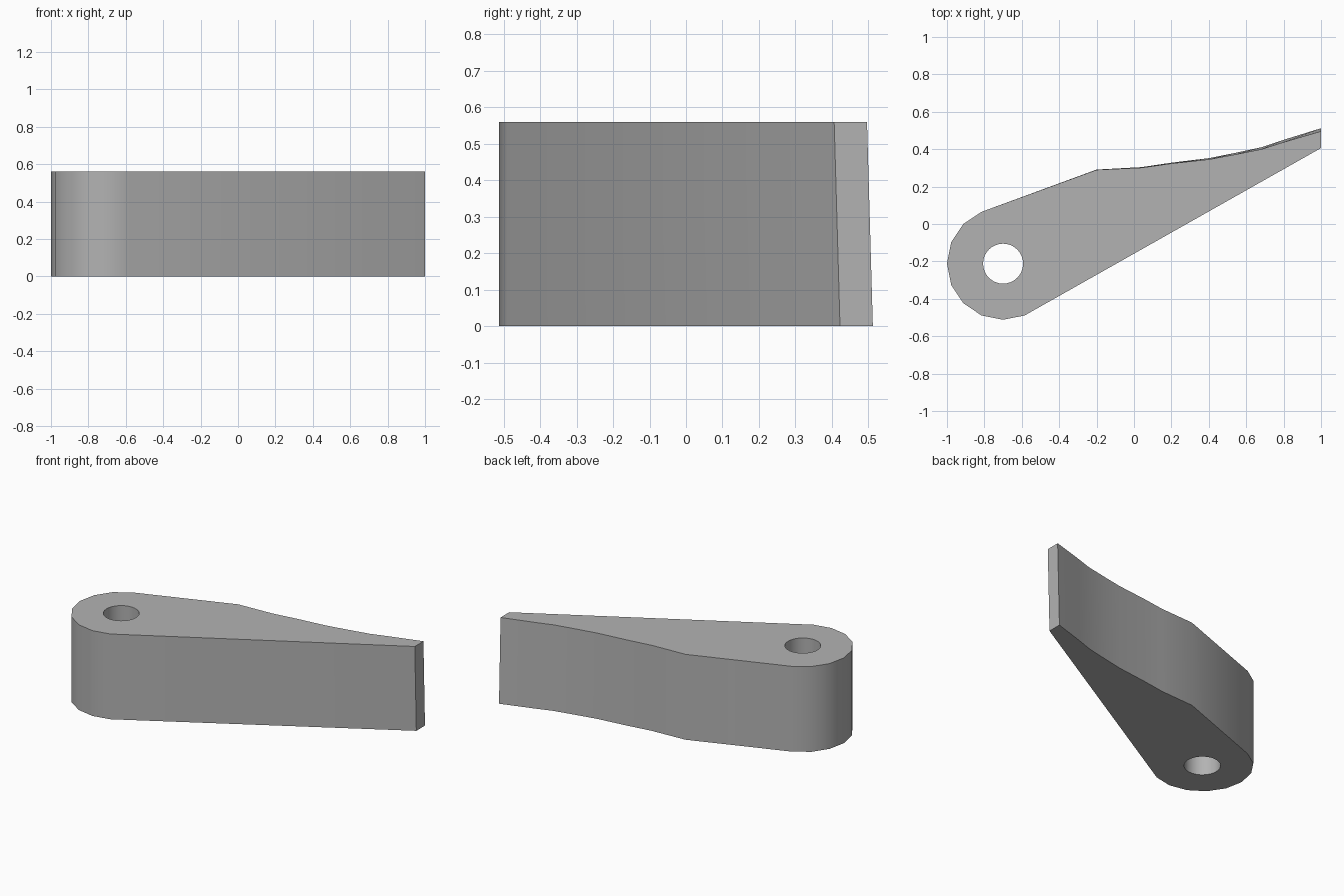
import bpy, bmesh
from math import cos, sin, radians

cube = bpy.data.objects.get("Cube")
if cube:
    bpy.data.objects.remove(cube, do_unlink=True)

HEIGHT = 0.56
HUB_X, HUB_Y, HUB_R, HOLE_R = -0.7, -0.212, 0.3, 0.107

grey = bpy.data.materials.new("plain grey")
grey.use_nodes = True
color = (0.45, 0.45, 0.45, 1)
grey.diffuse_color = color
grey.node_tree.nodes["Principled BSDF"].inputs["Base Color"].default_value = color

# Outline: rounded hub, then the straight front edge and the curved back edge
hub = [(HUB_X + HUB_R * cos(radians(22.5 * i)), HUB_Y + HUB_R * sin(radians(22.5 * i)))
       for i in range(5, 14)]
blade = [(1, 0.422), (1, 0.512), (0.8, 0.45), (0.68, 0.41), (0.54, 0.38), (0.4, 0.352),
         (0.2, 0.328), (0.04, 0.304), (-0.2, 0.291)]
outline = hub + blade


def lean(x):
    """Slight forward drift of the upper edge, growing towards the tip."""
    return 0.016 * (max(0, x - HUB_X) / 1.7) ** 2


# Arm body
bm = bmesh.new()
bottom = [bm.verts.new((x, y, 0)) for x, y in outline]
top = [bm.verts.new((x, y - lean(x), HEIGHT)) for x, y in outline]
bm.faces.new(reversed(bottom))
bm.faces.new(top)
for i in range(len(outline)):
    j = (i + 1) % len(outline)
    bm.faces.new((bottom[i], bottom[j], top[j], top[i]))
bmesh.ops.recalc_face_normals(bm, faces=bm.faces)
mesh = bpy.data.meshes.new("lever_arm")
bm.to_mesh(mesh)
bm.free()
mesh.materials.append(grey)
arm = bpy.data.objects.new("lever_arm", mesh)
bpy.context.collection.objects.link(arm)

# Pivot hole through the hub
bpy.ops.mesh.primitive_cylinder_add(vertices=32, radius=HOLE_R, depth=HEIGHT * 2,
                                    location=(HUB_X, HUB_Y, HEIGHT / 2))
cutter = bpy.context.object
cutter.name = "hole_cutter"
cutter.hide_render = True
cutter.data.materials.append(grey)
cut = arm.modifiers.new("pivot_hole", "BOOLEAN")
cut.operation = "DIFFERENCE"
cut.solver = "EXACT"
cut.object = cutter

bpy.ops.object.select_all(action="DESELECT")
arm.select_set(True)
bpy.context.view_layer.objects.active = arm
bpy.ops.object.modifier_apply(modifier=cut.name)
bpy.data.objects.remove(cutter, do_unlink=True)
bpy.ops.object.shade_smooth_by_angle(angle=radians(30))
